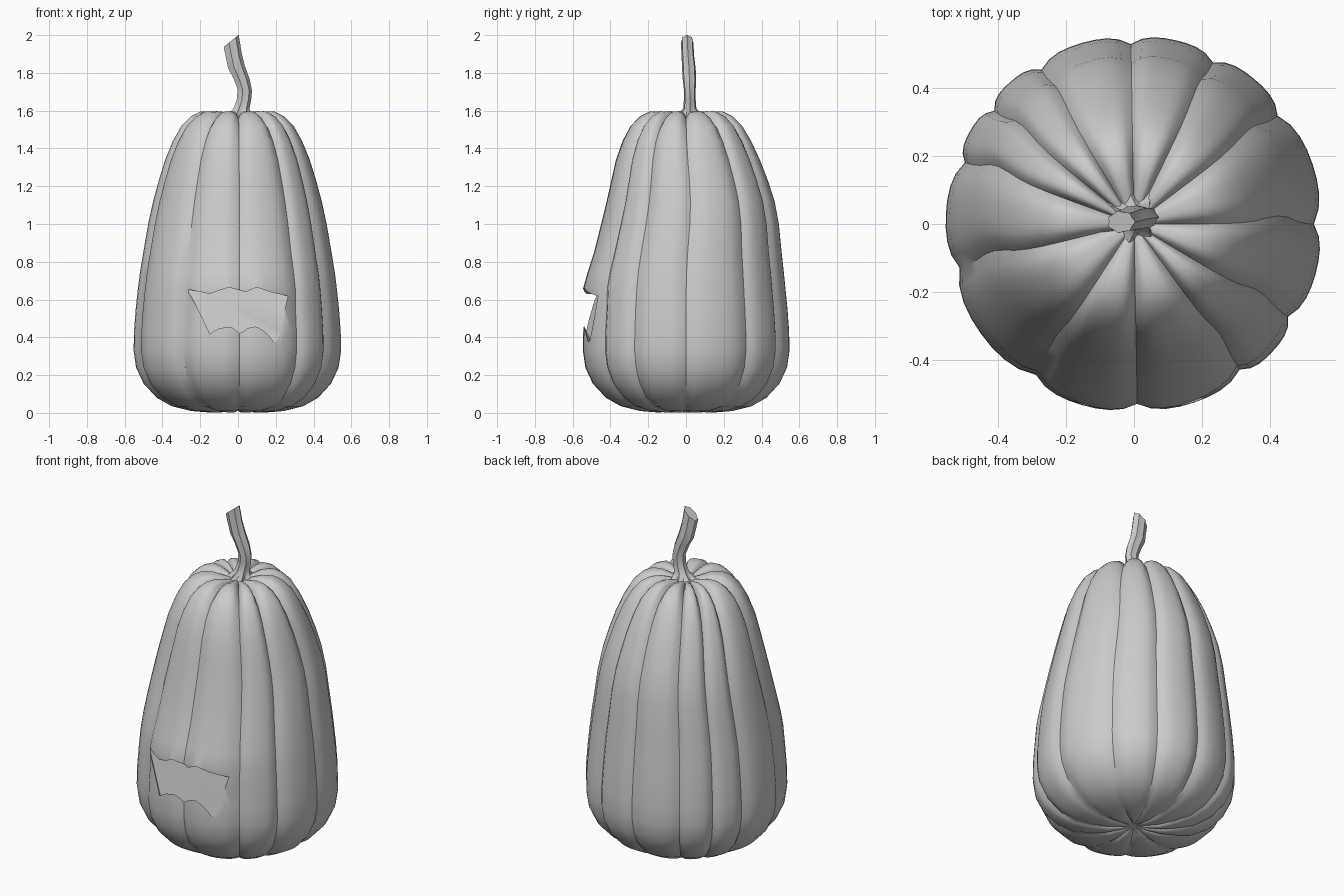
import bpy, bmesh
from math import sin, cos, pi, radians, exp, atan2

if "Cube" in bpy.data.objects:
    bpy.data.objects.remove(bpy.data.objects["Cube"])

grey = bpy.data.materials.new("plain_grey")
grey.use_nodes = True
colour = (0.6, 0.6, 0.6, 1)
grey.diffuse_color = colour
grey.node_tree.nodes["Principled BSDF"].inputs["Base Color"].default_value = colour


def loft(name, rings):
    """Closed skin through rings of equal length, capped at both ends."""
    bm = bmesh.new()
    loops = [[bm.verts.new(p) for p in ring] for ring in rings]
    n = len(loops[0])
    for a, b in zip(loops, loops[1:]):
        for i in range(n):
            j = (i + 1) % n
            bm.faces.new((a[i], a[j], b[j], b[i]))
    bm.faces.new(loops[0][::-1])
    bm.faces.new(loops[-1])
    bmesh.ops.recalc_face_normals(bm, faces=bm.faces)
    mesh = bpy.data.meshes.new(name)
    bm.to_mesh(mesh)
    bm.free()
    mesh.materials.append(grey)
    ob = bpy.data.objects.new(name, mesh)
    bpy.context.collection.objects.link(ob)
    return ob


def smooth(ob, angle):
    bpy.ops.object.select_all(action='DESELECT')
    ob.select_set(True)
    bpy.context.view_layer.objects.active = ob
    bpy.ops.object.shade_smooth_by_angle(angle=radians(angle))


# Gourd body: uneven ribs between these groove directions, in degrees
grooves = [0, 37, 64, 91, 121, 141, 160, 194, 237, 271, 306, 329, 360]
STEPS = 8

# Radius, height, groove depth (fraction), groove drop
profile = [(.02, .03, .0, 0), (.07, .012, .1, -.012), (.15, .002, .1, -.012),
           (.25, .01, .08, -.008), (.35, .035, .07, 0), (.43, .08, .06, 0),
           (.5, .155, .055, 0), (.54, .24, .05, 0), (.553, .33, .045, 0),
           (.551, .43, .045, 0), (.542, .55, .045, 0), (.53, .66, .045, 0),
           (.52, .74, .045, 0), (.502, .85, .05, 0), (.476, 1.0, .055, 0),
           (.45, 1.12, .06, 0), (.42, 1.23, .065, 0), (.386, 1.34, .07, 0),
           (.345, 1.44, .08, .005), (.3, 1.52, .1, .012), (.25, 1.57, .12, .025),
           (.2, 1.595, .13, .035), (.14, 1.597, .13, .035), (.08, 1.58, .1, .02),
           (.03, 1.565, .0, 0)]


def body_ring(r, z, depth, drop):
    ring = []
    for a, b in zip(grooves, grooves[1:]):
        for k in range(STEPS):
            u = k / STEPS
            ang = radians(a + (b - a) * u)
            groove = abs(2 * u - 1) ** 3.5
            rad = r * (1 - depth * groove)
            # swollen lip over the mouth
            front = max(0, -sin(ang)) ** 4
            rad += front * .025 * exp(-((z - .68) / .07) ** 2)
            # upper half leans slightly backwards
            lean = .024 * exp(-((z - 1.1) / .25) ** 2)
            ring.append((rad * cos(ang), rad * sin(ang) + lean, z - drop * groove))
    return ring


body = loft("gourd_body", [body_ring(*p) for p in profile])

# Jagged mouth, cut with a pocket that deepens toward the top
opening = [(-.27, .655), (-.15, .63), (-.05, .665), (.04, .64), (.1, .665),
           (.17, .64), (.3, .61), (.21, .45), (.19, .43), (.1, .46),
           (.03, .45), (-.05, .455), (-.15, .44)]
pocket = [(x, z if z > .5 else z - .07) for x, z in opening]
cutter = loft("mouth_cutter", [
    [(x, -.7, z) for x, z in opening],
    [(x, -.54, z) for x, z in opening],
    [(x, -.46 - .18 * (.65 - z), z) for x, z in pocket]])
cutter.hide_render = True
cut = body.modifiers.new("mouth", 'BOOLEAN')
cut.operation = 'DIFFERENCE'
cut.solver = 'EXACT'
cut.object = cutter
bpy.context.view_layer.objects.active = body
bpy.ops.object.modifier_apply(modifier="mouth")
bpy.data.objects.remove(cutter)
smooth(body, 35)

# Twisted stem with a star-shaped foot: x, y, z, radius, spike inset, tilt
stem_rings = [(-.005, .02, 1.56, .105, .55, 0), (.005, .02, 1.578, .068, .65, 0),
              (.016, .02, 1.61, .045, .8, 0), (.03, .02, 1.66, .04, .85, 0),
              (.034, .02, 1.71, .04, .85, -.1), (.016, .018, 1.77, .046, .85, -.1),
              (-.01, .015, 1.83, .046, .85, .2), (-.024, .01, 1.89, .043, .85, .4),
              (-.038, .006, 1.968, .042, .85, .8)]
rings = []
for x, y, z, r, inset, tilt in stem_rings:
    ring = []
    for i in range(14):
        a = i * pi / 7
        rad = r * (inset if i % 2 else 1)
        dx = rad * cos(a)
        ring.append((x + dx, y + rad * sin(a) * (.8 if z > 1.6 else 1), z + tilt * dx))
    rings.append(ring)
stem = loft("stem", rings)
smooth(stem, 40)
